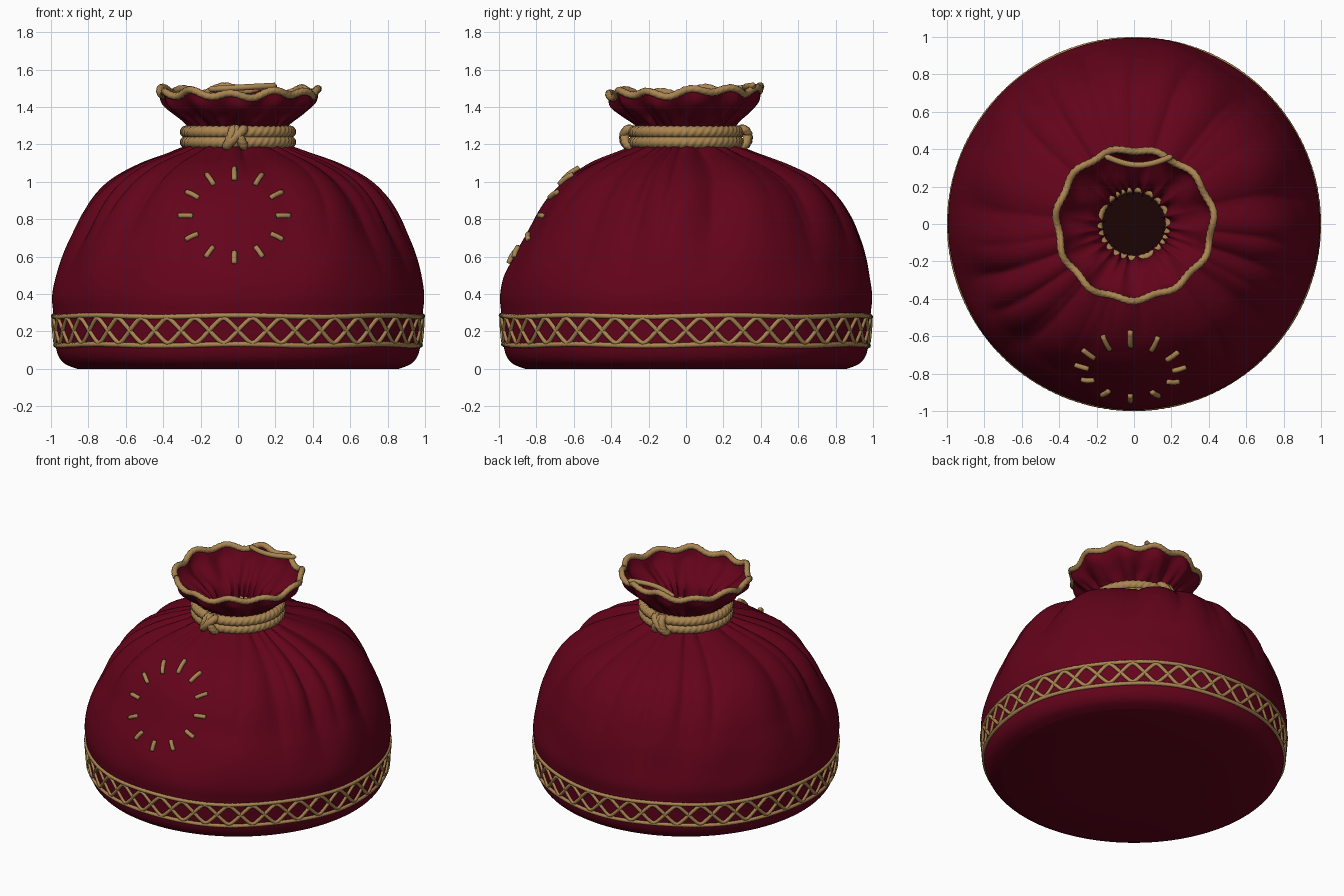
import bpy
import math
from mathutils import Vector

if "Cube" in bpy.data.objects:
    bpy.data.objects.remove(bpy.data.objects["Cube"])

TAU = math.tau


def material(name, rgb):
    m = bpy.data.materials.new(name)
    m.diffuse_color = (*rgb, 1)
    m.use_nodes = True
    m.node_tree.nodes["Principled BSDF"].inputs["Base Color"].default_value = m.diffuse_color
    return m


CRIMSON = material("crimson cloth", (0.125, 0.001, 0.0105))
GOLD = material("gold cord", (0.40, 0.235, 0.082))
DARK = material("dark interior", (0.011, 0.001, 0.001))


def sm(a, b, v):
    t = min(1, max(0, (v - a) / (b - a)))
    return t * t * (3 - 2 * t)


def grid_object(name, rows, mat, wrap_rows=False):
    """Skin a list of closed point rings."""
    n, m = len(rows[0]), len(rows)
    faces = []
    for i in range(m if wrap_rows else m - 1):
        k = (i + 1) % m
        for j in range(n):
            h = (j + 1) % n
            faces.append((i * n + j, i * n + h, k * n + h, k * n + j))
    mesh = bpy.data.meshes.new(name)
    mesh.from_pydata([tuple(p) for r in rows for p in r], [], faces)
    mesh.polygons.foreach_set("use_smooth", [True] * len(faces))
    mesh.materials.append(mat)
    mesh.update()
    ob = bpy.data.objects.new(name, mesh)
    bpy.context.collection.objects.link(ob)
    return ob


def tube(name, path, radius, closed=True, sides=8, lobes=0, twists=0, ref=None):
    """Tube along a path; lobes and twists make it a laid rope."""
    n = len(path)
    ref = ref or sum(path, Vector()) / n
    rows = []
    for i, p in enumerate(path):
        a = path[(i - 1) % n] if closed else path[max(i - 1, 0)]
        b = path[(i + 1) % n] if closed else path[min(i + 1, n - 1)]
        t = (b - a).normalized()
        out = p - ref
        nor = (out - t * out.dot(t)).normalized()
        bi = t.cross(nor)
        end = 1 if closed or 0 < i < n - 1 else 0.05
        row = []
        for j in range(sides):
            ang = TAU * j / sides
            r = radius * end
            if lobes:
                r *= 0.9 + 0.2 * (abs(math.cos(lobes / 2 * ang + TAU * twists * i / n)) - 0.5)
            row.append(p + (nor * math.cos(ang) + bi * math.sin(ang)) * r)
        rows.append(row)
    return grid_object(name, rows, GOLD, closed)


# Outer profile (radius, height) from base to rim, then the inner wall
OUTER = [(0.86, 0), (0.93, 0.03), (0.968, 0.09), (0.980, 0.2), (0.988, 0.3), (0.994, 0.39),
         (0.974, 0.5), (0.938, 0.62), (0.894, 0.72), (0.84, 0.83), (0.77, 0.93), (0.67, 1.02),
         (0.52, 1.1), (0.345, 1.165), (0.25, 1.21), (0.25, 1.28), (0.315, 1.345), (0.385, 1.41),
         (0.415, 1.48)]
INNER = [(0.40, 1.475), (0.365, 1.41), (0.29, 1.35), (0.215, 1.29), (0.18, 1.2)]


def smooth_profile(pts, steps):
    out = []
    for i in range(len(pts) - 1):
        q = [Vector(pts[min(max(i + k, 0), len(pts) - 1)]) for k in (-1, 0, 1, 2)]
        for s in range(steps):
            t = s / steps
            out.append(0.5 * (2 * q[1] + (q[2] - q[0]) * t
                              + (2 * q[0] - 5 * q[1] + 4 * q[2] - q[3]) * t * t
                              + (3 * q[1] - q[0] - 3 * q[2] + q[3]) * t ** 3))
    return out + [Vector(pts[-1])]


OUT = smooth_profile(OUTER, 6)


def radius_at(z):
    for a, b in zip(OUT, OUT[1:]):
        if a.y <= z <= b.y:
            return a.x + (b.x - a.x) * (z - a.y) / max(b.y - a.y, 1e-6)
    return OUT[-1].x


def cloth(th, r, z):
    """Point on the gathered cloth, with pleats, sag and a scalloped rim."""
    s = math.sin
    x, y = r * math.cos(th), r * s(th)
    patch = 1.0
    if y < 0:
        patch = sm(0.85, 1.4, math.hypot((x + 0.02) / 0.27, (z - 0.815) / 0.24))
    body = sm(0.3, 0.6, z) * (1 - sm(1.1, 1.2, z))
    soft = s(5 * th + 0.6) + 0.8 * s(8 * th + 2.1 + z) + 0.5 * s(13 * th + 4 - 2 * z)
    warp = th + 0.13 * s(3 * th + 1) + 0.07 * s(5 * th + 2.5) + 0.05 * s(4 * z)
    pleat = abs(s(11 * warp)) ** 0.7 - 0.72
    broad = abs(s(6 * warp + 1 + 0.6 * z)) - 0.75
    depth = 0.6 + 0.4 * s(5 * th + 1.7)
    fade = 1 - sm(1.12, 1.24, z)
    neck = sm(1.1, 1.2, z) * (1 - sm(1.25, 1.45, z))
    flare = sm(1.27, 1.47, z)
    d = patch * (0.008 * body * soft
                 + 0.065 * sm(0.55, 1.12, z) * fade * depth * pleat
                 + 0.036 * sm(0.4, 0.9, z) * fade * broad)
    d -= (1 - patch) * 0.014
    d += 0.03 * neck * (abs(s(11 * warp)) - 0.75)
    d += 0.018 * sm(1.3, 1.36, z) * (1 - sm(1.4, 1.48, z)) * s(11 * th)
    d += flare * (0.009 * s(11 * th) + 0.006 * s(3 * th + 1) + 0.008 * math.cos(2 * th))
    d += 0.03 * s(th) * sm(0.45, 0.8, z) * (1 - sm(0.95, 1.15, z))
    z += flare * (0.014 * s(11 * th + 1) + 0.008 * s(5 * th) + 0.013 * s(th))
    r = max(r + d, 0) if r > 0.1 and z > 0 else r
    return Vector((r * math.cos(th), r * s(th), z))


# Pouch: base, body, gathered neck, flared mouth and inner wall
N = 300
base = [Vector((0.001, 0)), Vector((0.45, 0))]
rows = [[cloth(TAU * j / N, p.x, max(p.y, 0)) for j in range(N)]
        for p in base + OUT + smooth_profile(INNER, 4)]
grid_object("pouch", rows, CRIMSON)

# Dark floor seen through the mouth
grid_object("inside_floor", [[Vector((r * math.cos(TAU * j / 48), r * math.sin(TAU * j / 48), 0.012))
                              for j in range(48)] for r in (0.84, 0.001)], DARK)


def ring(z_func, off, n):
    out = []
    for i in range(n):
        th = TAU * i / n
        z = z_func(th)
        out.append(cloth(th, radius_at(z) + off, z))
    return out


# Rim cord following the scallops, with a short tuck at the back
tube("rim_cord", [cloth(TAU * i / 320, 0.408, 1.48) for i in range(320)], 0.021,
     lobes=3, sides=12, twists=40)
tuck = []
for i in range(25):
    t = i / 24
    tuck.append(Vector((-0.16 + 0.37 * t, 0.365 - 0.05 * math.sin(math.pi * t), 1.495 + 0.02 * t)))
tube("rim_tuck_cord", tuck, 0.017, closed=False, ref=Vector((0, 0, 1.4)))

# Embroidered belt: two edge cords and a crossed lattice
for name, z in (("belt_lower_cord", 0.128), ("belt_upper_cord", 0.282)):
    tube(name, ring(lambda th, z=z: z + 0.004 * math.sin(7 * th), 0.0, 360), 0.0145,
         lobes=3, sides=9, twists=80)
for name, sign in (("belt_lattice_a", 1), ("belt_lattice_b", -1)):
    tube(name, ring(lambda th: 0.205 + sign * 0.066 * math.asin(0.93 * math.sin(20 * th)) / 1.194,
                    0.001, 640), 0.013, sides=6, ref=Vector((0, 0, 0.2)))


def circle(r, z, n=300):
    return [Vector((r * math.cos(TAU * i / n), r * math.sin(TAU * i / n), z)) for i in range(n)]


# Twisted drawcords around the neck, and the lining cord inside it
for name, z in (("drawcord_lower", 1.212), ("drawcord_upper", 1.267)):
    tube(name, circle(0.277, z), 0.034, sides=18, lobes=3, twists=24)
tube("lining_cord", circle(0.186, 1.212, 200), 0.02, sides=12, lobes=3, twists=20)

# Knots at front and back: tilted loops wrapping both cords
for side, sign in (("front", -1), ("back", 1)):
    for k, (x, tilt) in enumerate(((-0.04, 0.015), (0.01, -0.02), (-0.015, 0.045))):
        pts = []
        for i in range(64):
            a = TAU * i / 64
            pts.append(Vector((x + tilt * math.sin(a),
                               sign * (0.302 + (0.025 + 0.006 * (k == 2)) * math.cos(a)),
                               1.237 + 0.044 * math.sin(a))))
        tube(f"{side}_knot_{k + 1}", pts, 0.026, sides=12, lobes=3, twists=6)


def front_point(x, z, off):
    """Point on the front of the pouch, lifted outward."""
    th = -math.acos(x / radius_at(z))
    p = cloth(th, radius_at(z), z)
    slope = (radius_at(z - 0.02) - radius_at(z + 0.02)) / 0.04
    return p + Vector((math.cos(th), math.sin(th), slope)).normalized() * off


# Ring of twelve radial stitches around the smooth front patch
CX, CZ, RX, RZ = -0.02, 0.815, 0.272, 0.222
for k in range(12):
    a = TAU * k / 12
    pts = []
    for t in (-1, -0.95, -0.6, -0.2, 0.2, 0.6, 0.95, 1):
        f = 1 + 0.145 * t
        pts.append(front_point(CX + RX * f * math.cos(a), CZ + RZ * f * math.sin(a),
                               0.011 - 0.005 * t * t))
    tube(f"patch_stitch_{k + 1}", pts, 0.0145, closed=False, ref=Vector((0, 0, 0.3)))
